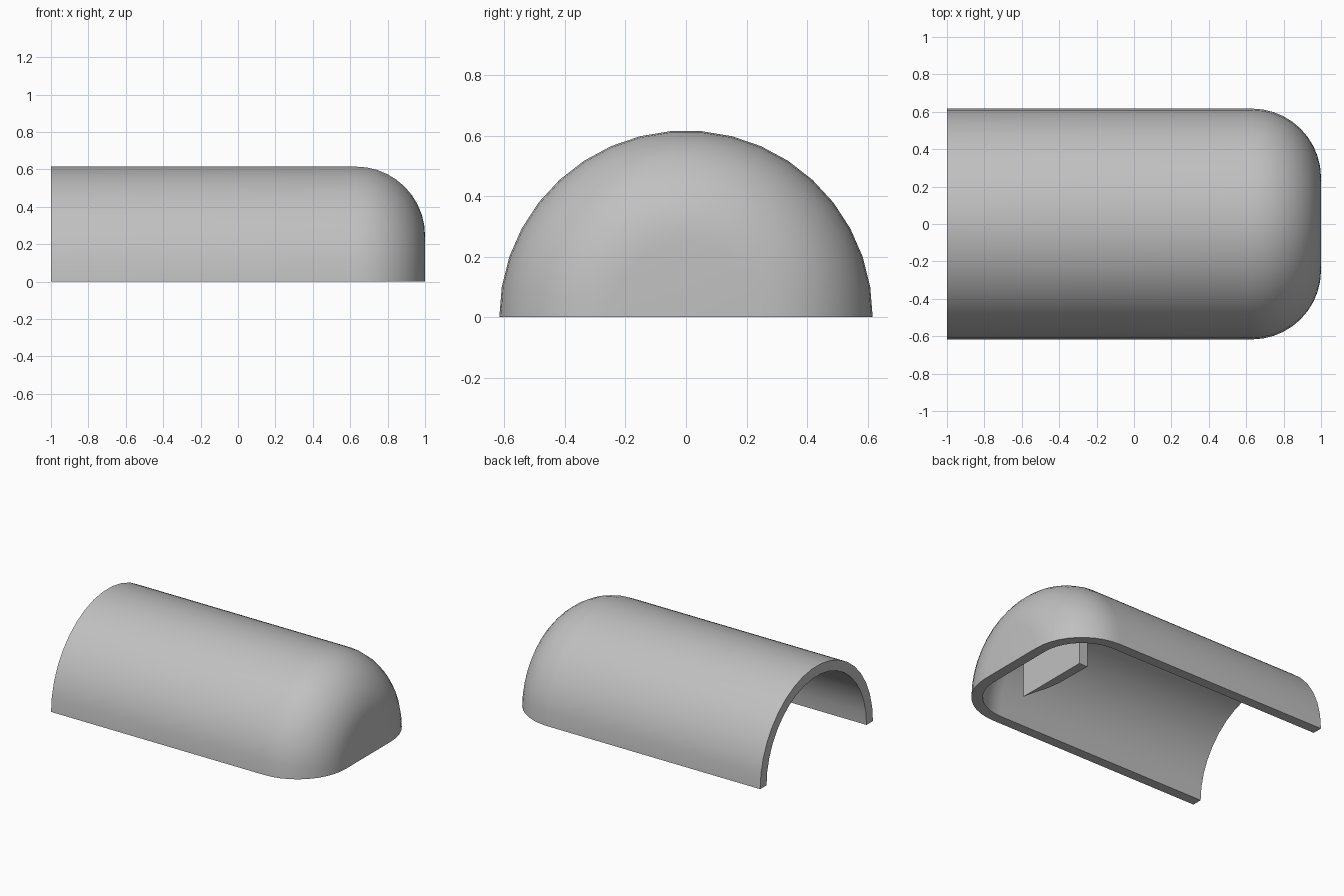
import bpy, bmesh, math

cube = bpy.data.objects.get("Cube")
if cube:
    bpy.data.objects.remove(cube, do_unlink=True)

SIDES = 19          # facets around the half circle
WALL = 0.07
RADIUS = 0.617
FILLET = 0.37

grey = bpy.data.materials.new("plain_grey")
grey.use_nodes = True
colour = (0.53, 0.53, 0.53, 1)
grey.diffuse_color = colour
grey.node_tree.nodes["Principled BSDF"].inputs["Base Color"].default_value = colour


def finish(bm, name, angle):
    bmesh.ops.remove_doubles(bm, verts=bm.verts[:], dist=1e-5)
    bmesh.ops.recalc_face_normals(bm, faces=bm.faces[:])
    mesh = bpy.data.meshes.new(name)
    bm.to_mesh(mesh)
    bm.free()
    mesh.materials.append(grey)
    obj = bpy.data.objects.new(name, mesh)
    bpy.context.collection.objects.link(obj)
    bpy.ops.object.select_all(action="DESELECT")
    obj.select_set(True)
    bpy.context.view_layer.objects.active = obj
    bpy.ops.object.shade_smooth_by_angle(angle=math.radians(angle))
    return obj


def half_profile(end, radius, fillet, steps=10):
    """Open rim, rounded shoulder, then the axis, as (x, radius) pairs."""
    points = [(-1, radius)]
    for i in range(steps + 1):
        a = math.pi / 2 * i / steps
        points.append((end - fillet + fillet * math.sin(a),
                       radius - fillet + fillet * math.cos(a)))
    return points + [(end, 0)]


# Hollow half-round cover, turned about the x axis
outer = half_profile(1, RADIUS, FILLET)
inner = half_profile(1 - WALL, RADIUS - WALL, FILLET - WALL)
bm = bmesh.new()
rows = []
for s in range(SIDES + 1):
    t = math.pi * s / SIDES
    rows.append([bm.verts.new((x, r * math.cos(t), r * math.sin(t)))
                 for x, r in inner[::-1] + outer])
for a, b in zip(rows, rows[1:]):
    for i in range(len(a) - 1):
        bm.faces.new((a[i], a[i + 1], b[i + 1], b[i]))
# Flat bottom rim, one strip on each side
for row in (rows[0], rows[-1]):
    n = len(row)
    for i in range(n // 2 - 1):
        bm.faces.new((row[i], row[i + 1], row[n - 2 - i], row[n - 1 - i]))
finish(bm, "rounded_cover", 25)

# Cross tab inside the closed end, tapering towards the front side
plan = [(0.67, 0.27), (0.67, -0.27), (0.65, -0.18), (0.625, -0.1),
        (0.61, 0.0), (0.605, 0.27)]
bm = bmesh.new()
low = [bm.verts.new((x, y, 0.002)) for x, y in plan]
high = [bm.verts.new((x, y, math.sqrt((RADIUS - WALL / 2) ** 2 - y * y)))
        for x, y in plan]
bm.faces.new(low)
bm.faces.new(high)
for i in range(len(plan)):
    j = (i + 1) % len(plan)
    bm.faces.new((low[i], low[j], high[j], high[i]))
finish(bm, "inner_tab", 25)
